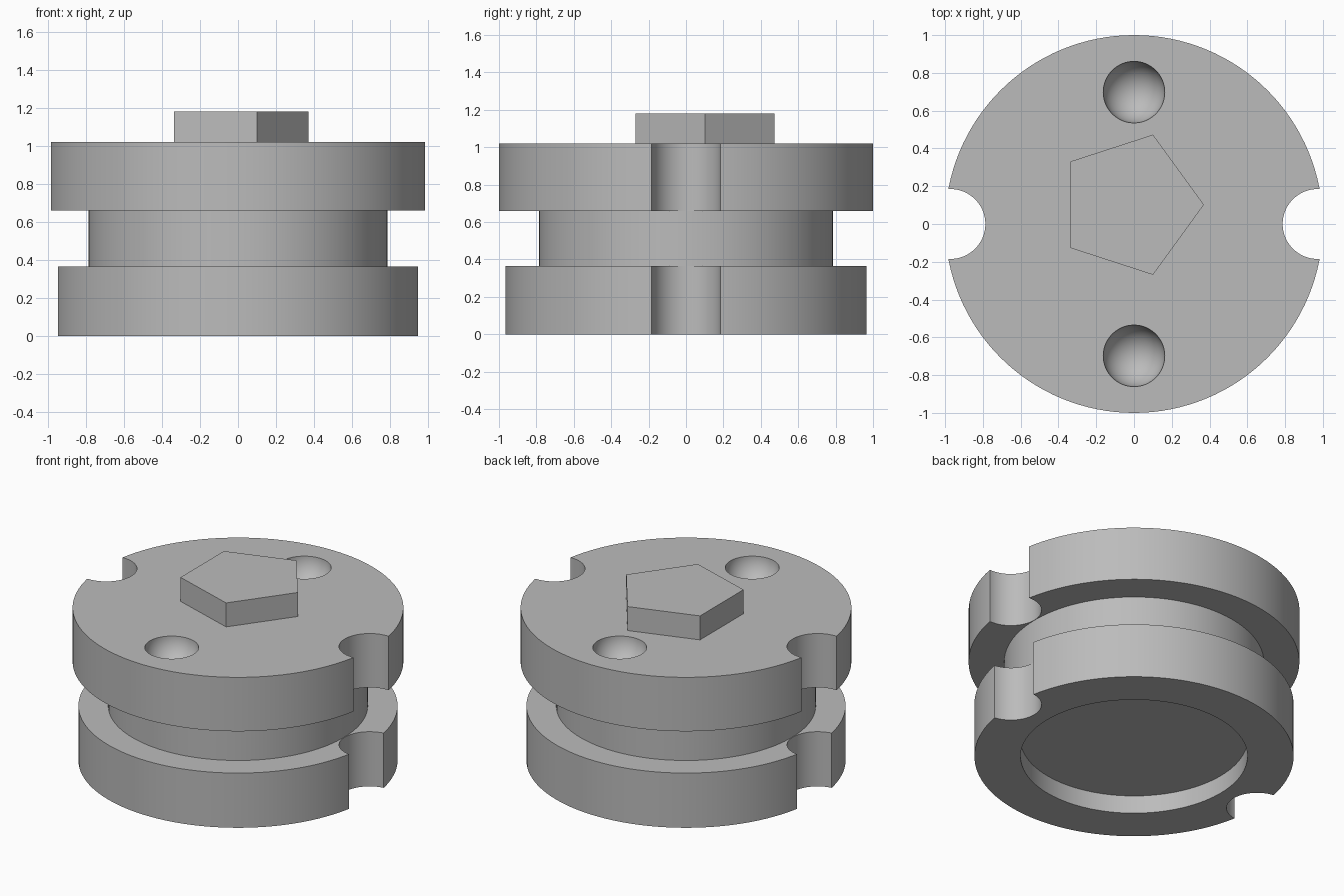
import bpy
import math

cube = bpy.data.objects.get("Cube")
if cube:
    bpy.data.objects.remove(cube, do_unlink=True)

grey = bpy.data.materials.new("plain_grey")
grey.use_nodes = True
colour = (0.5, 0.5, 0.5, 1)
grey.diffuse_color = colour
grey.node_tree.nodes["Principled BSDF"].inputs["Base Color"].default_value = colour


def finish(obj, name):
    obj.name = name
    obj.data.name = name
    obj.data.materials.append(grey)
    return obj


def cylinder(name, radius, bottom, top, x=0, y=0, sides=128):
    bpy.ops.mesh.primitive_cylinder_add(
        vertices=sides, radius=radius, depth=top - bottom,
        location=(x, y, (bottom + top) / 2))
    return finish(bpy.context.object, name)


def ball(name, radius, x, y, z):
    bpy.ops.mesh.primitive_uv_sphere_add(
        segments=64, ring_count=32, radius=radius, location=(x, y, z))
    return finish(bpy.context.object, name)


def carve(target, cutters):
    """Subtract each cutter from the target, then remove the cutter."""
    for cutter in cutters:
        cutter.hide_render = True
        mod = target.modifiers.new("cut", "BOOLEAN")
        mod.operation = "DIFFERENCE"
        mod.solver = "EXACT"
        mod.object = cutter
        bpy.context.view_layer.objects.active = target
        bpy.ops.object.modifier_apply(modifier=mod.name)
        bpy.data.objects.remove(cutter, do_unlink=True)


def smooth(obj):
    bpy.ops.object.select_all(action="DESELECT")
    obj.select_set(True)
    bpy.context.view_layer.objects.active = obj
    bpy.ops.object.shade_smooth_by_angle(angle=math.radians(30))


BASE_TOP, RIM_BOTTOM, RIM_TOP, BOSS_TOP = 0.365, 0.66, 1.02, 1.18


def notches():
    # Round side notches, cutting just up to the core
    return [cylinder("notch_cutter", 0.185, -0.1, 1.1, x=side * 0.972, sides=96)
            for side in (-1, 1)]


# Lower flange with side notches and a shallow round recess underneath
lower = cylinder("lower_flange", 0.965, 0, BASE_TOP)
carve(lower, notches() + [cylinder("recess_cutter", 0.686, -0.1, 0.12)])

# Narrow core between the flanges
core = cylinder("core", 0.785, BASE_TOP - 0.01, RIM_BOTTOM + 0.01)

# Upper flange with side notches and two round-bottomed pockets
upper = cylinder("upper_flange", 1.0, RIM_BOTTOM, RIM_TOP)
pockets = [ball("pocket_cutter", 0.163, 0, side * 0.698, RIM_TOP + 0.003)
           for side in (-1, 1)]
carve(upper, notches() + pockets)

for part in (lower, core, upper):
    smooth(part)

# Off-centre five-sided boss, one corner pointing to +x
boss = cylinder("pentagon_boss", 0.39, RIM_TOP - 0.01, BOSS_TOP, sides=5)
first = boss.data.vertices[0].co
boss.rotation_euler.z = -math.atan2(first.y, first.x)
boss.location.x, boss.location.y = -0.02, 0.102
